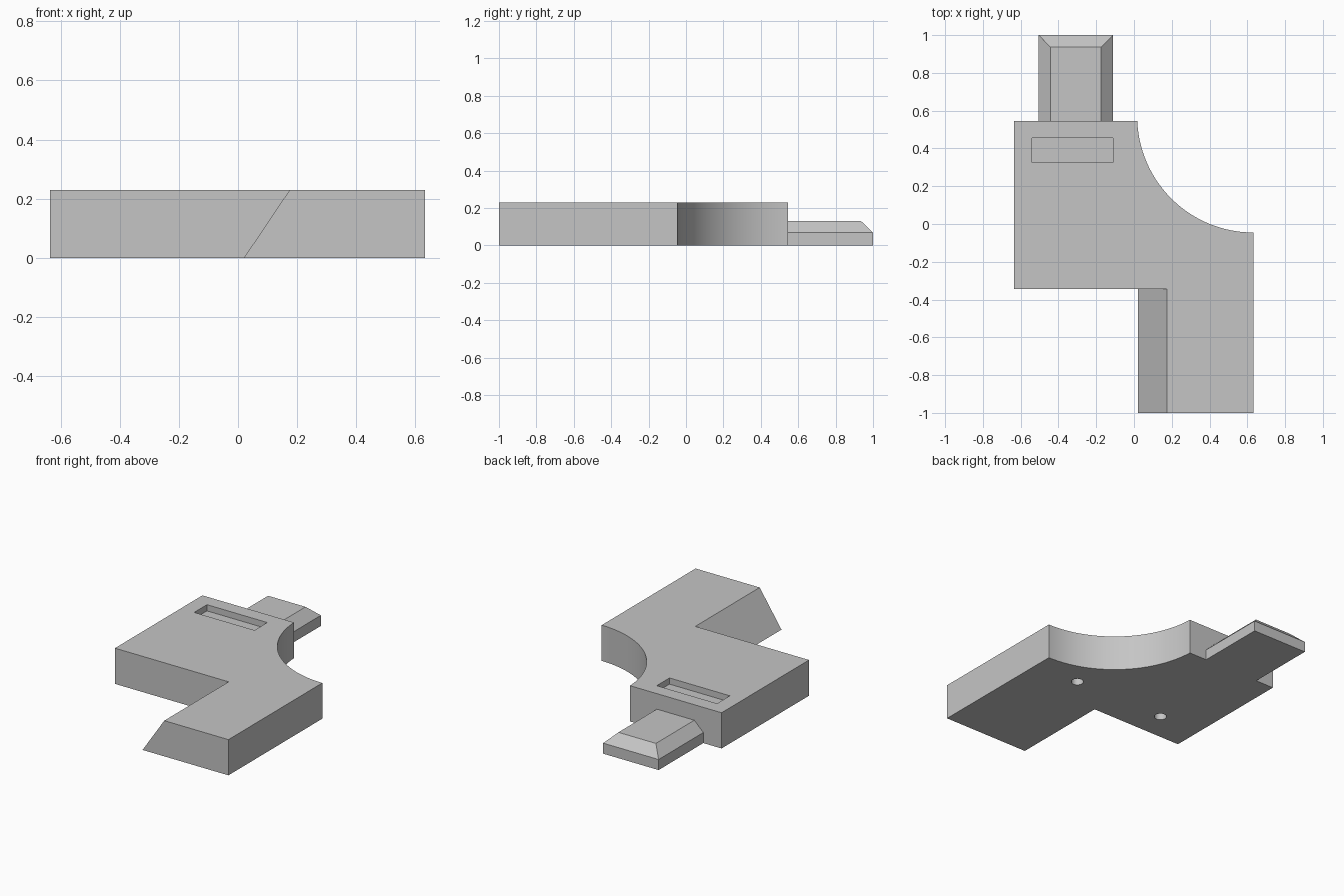
import bpy
import bmesh
from math import cos, sin, asin, pi, radians

default_cube = bpy.data.objects.get("Cube")
if default_cube:
    bpy.data.objects.remove(default_cube, do_unlink=True)

grey = bpy.data.materials.new("light_grey")
grey.use_nodes = True
colour = (0.56, 0.56, 0.56, 1)
grey.diffuse_color = colour
grey.node_tree.nodes["Principled BSDF"].inputs["Base Color"].default_value = colour


def loft(name, rings):
    """Solid from stacked outlines, each given as (z, [(x, y), ...])."""
    bm = bmesh.new()
    loops = [[bm.verts.new((x, y, z)) for x, y in pts] for z, pts in rings]
    bm.faces.new(loops[0])
    bm.faces.new(loops[-1])
    n = len(loops[0])
    for low, high in zip(loops, loops[1:]):
        for i in range(n):
            j = (i + 1) % n
            bm.faces.new((low[i], low[j], high[j], high[i]))
    bmesh.ops.recalc_face_normals(bm, faces=bm.faces)
    mesh = bpy.data.meshes.new(name)
    bm.to_mesh(mesh)
    bm.free()
    mesh.materials.append(grey)
    obj = bpy.data.objects.new(name, mesh)
    bpy.context.collection.objects.link(obj)
    return obj


def rect(x0, x1, y0, y1):
    return [(x0, y0), (x1, y0), (x1, y1), (x0, y1)]


def circle(x, y, r, n=32):
    return [(x + r * cos(2 * pi * i / n), y + r * sin(2 * pi * i / n)) for i in range(n)]


def activate(obj):
    bpy.ops.object.select_all(action="DESELECT")
    obj.select_set(True)
    bpy.context.view_layer.objects.active = obj


def cut(target, cutter):
    mod = target.modifiers.new("cut", "BOOLEAN")
    mod.operation = "DIFFERENCE"
    mod.solver = "EXACT"
    mod.object = cutter
    cutter.hide_render = True
    activate(target)
    bpy.ops.object.modifier_apply(modifier=mod.name)
    bpy.data.objects.remove(cutter, do_unlink=True)


HEIGHT = 0.23
LEFT, RIGHT = 0.632, -0.635
BACK, STEP = 0.545, -0.345

# Concave quarter arc in the back left corner
RADIUS, ARC_Y, STEPS = 0.615, 0.57, 40
start = pi + asin((ARC_Y - BACK) / RADIUS)
arc = []
for i in range(STEPS + 1):
    a = start + (1.5 * pi - start) * i / STEPS
    arc.append((LEFT + RADIUS * cos(a), ARC_Y + RADIUS * sin(a)))


# Stepped body whose front leg has one sloping side
def outline(leg_x):
    return [(RIGHT, STEP), (RIGHT, BACK)] + arc + [(LEFT, -1), (leg_x, -1), (leg_x, STEP)]


body = loft("body", [(0, outline(0.02)), (HEIGHT, outline(0.175))])

# Shallow slot in the top
cut(body, loft("slot_cutter", [(z, rect(-0.54, -0.11, 0.325, 0.455))
                               for z in (HEIGHT - 0.04, HEIGHT + 0.1)]))

# Blind round holes in the underside
for x in (-0.34, 0.313):
    cut(body, loft("hole_cutter", [(z, circle(x, -0.158, 0.037)) for z in (-0.1, 0.13)]))

activate(body)
bpy.ops.object.shade_smooth_by_angle(angle=radians(30))

# Chamfered tongue at the back
x0, x1, c = -0.505, -0.11, 0.064
base = rect(x0, x1, BACK, 1)
loft("tongue", [(0, base), (0.068, base), (0.13, rect(x0 + c, x1 - c, BACK, 1 - c))])
